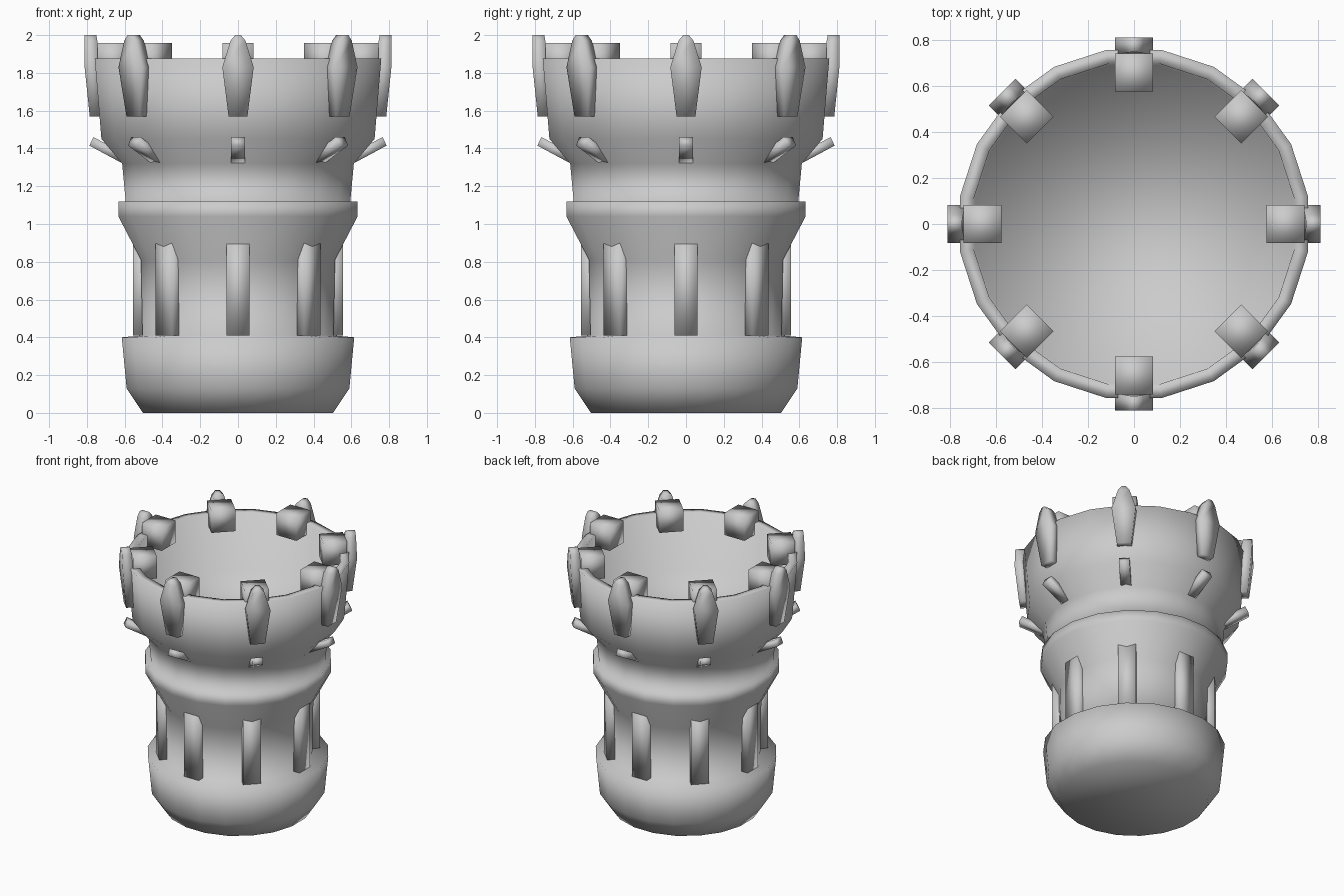
import bpy, bmesh, math

cube = bpy.data.objects.get("Cube")
if cube:
    bpy.data.objects.remove(cube, do_unlink=True)

SIDES = 20
COUNT = 8

stone = bpy.data.materials.new("grey_stone")
stone.use_nodes = True
grey = (0.6, 0.6, 0.6, 1)
stone.diffuse_color = grey
stone.node_tree.nodes["Principled BSDF"].inputs["Base Color"].default_value = grey


def finish(bm, name):
    """Turn a bmesh into a fully smooth-shaded mesh."""
    bmesh.ops.recalc_face_normals(bm, faces=bm.faces)
    for face in bm.faces:
        face.smooth = True
    mesh = bpy.data.meshes.new(name)
    bm.to_mesh(mesh)
    bm.free()
    mesh.materials.append(stone)
    return mesh


def place(mesh, name, turn=0):
    obj = bpy.data.objects.new(name, mesh)
    obj.rotation_euler.z = turn
    bpy.context.collection.objects.link(obj)


def loft(bm, rings):
    """Bridge equal-sized point rings and cap both ends."""
    loops = [[bm.verts.new(p) for p in ring] for ring in rings]
    for a, b in zip(loops, loops[1:]):
        for i in range(len(a)):
            j = (i + 1) % len(a)
            bm.faces.new((a[i], a[j], b[j], b[i]))
    bm.faces.new(loops[0])
    bm.faces.new(loops[-1])


def turned(name, profile):
    """Lathe a (radius, height) profile with flat end caps."""
    bm = bmesh.new()
    angles = [math.tau * (i + 0.5) / SIDES for i in range(SIDES)]
    loft(bm, [[(r * math.cos(a), r * math.sin(a), z) for a in angles]
              for r, z in profile])
    place(finish(bm, name), name)


def around(name, sections):
    """Loft (half width, inner point, outer point) sections, repeated in a circle."""
    bm = bmesh.new()
    loft(bm, [[(r1, -w, z1), (r2, -w, z2), (r2, w, z2), (r1, w, z1)]
              for w, (r1, z1), (r2, z2) in sections])
    mesh = finish(bm, name)
    for k in range(COUNT):
        place(mesh, f"{name}_{k + 1}", math.tau * k / COUNT)


def level(width, inner, outer, z):
    return width, (inner, z), (outer, z)


# Tower: base, shaft, collar, flared crown and straight-walled hollow
turned("tower_body", [
    (0.51, 0), (0.597, 0.13), (0.623, 0.4), (0.512, 0.41),
    (0.52, 0.81), (0.641, 1.04), (0.641, 1.12), (0.602, 1.12),
    (0.621, 1.32), (0.732, 1.45), (0.768, 1.875),
    (0.707, 1.875), (0.7, 1.45),
])

# Pillars standing on the base ledge
around("pillar", [level(0.062, 0.46, 0.557, 0.41),
                  level(0.062, 0.46, 0.557, 0.93)])

# Slanted pegs under the crown
around("peg", [(0.036, (0.59, 1.365), (0.61, 1.32)),
               (0.036, (0.765, 1.46), (0.787, 1.415))])

# Pointed shields on the outside of the rim
around("shield", [level(0.05, 0.715, 0.785, 1.57),
                  level(0.083, 0.735, 0.812, 1.83),
                  level(0.04, 0.745, 0.812, 1.97),
                  level(0.015, 0.75, 0.812, 2)])

# Blocks on the inside of the rim
around("rim_block", [level(0.083, 0.578, 0.743, 1.79),
                     level(0.083, 0.578, 0.743, 1.957)])
